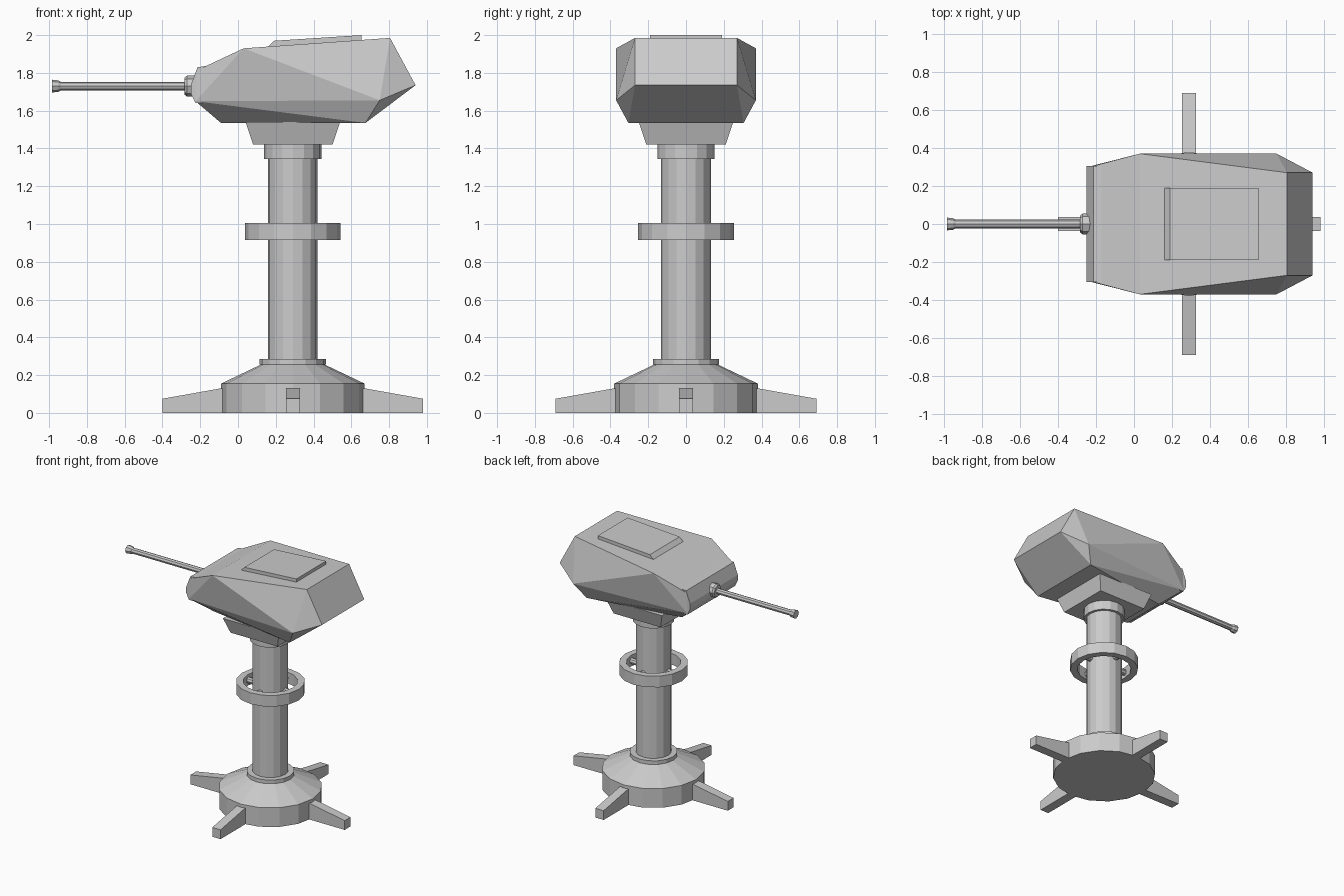
import bpy, bmesh, math
from mathutils import Vector, Matrix

if "Cube" in bpy.data.objects:
    bpy.data.objects.remove(bpy.data.objects["Cube"], do_unlink=True)

AXIS = 0.29  # x position of the column

grey = bpy.data.materials.new("plain_grey")
grey.use_nodes = True
grey.diffuse_color = (0.6, 0.6, 0.6, 1)
shader = next(n for n in grey.node_tree.nodes if n.type == 'BSDF_PRINCIPLED')
shader.inputs["Base Color"].default_value = (0.6, 0.6, 0.6, 1)


def finish(name, bm, matrix=Matrix()):
    bmesh.ops.recalc_face_normals(bm, faces=bm.faces)
    mesh = bpy.data.meshes.new(name)
    bm.to_mesh(mesh)
    bm.free()
    mesh.transform(matrix)
    mesh.materials.append(grey)
    obj = bpy.data.objects.new(name, mesh)
    bpy.context.collection.objects.link(obj)
    return obj


def lathe(name, profile, sides=16, closed=False, matrix=Matrix.Translation((AXIS, 0, 0))):
    """Turn a (radius, height) profile around z; capped unless closed."""
    bm = bmesh.new()
    rings = []
    for r, z in profile:
        rings.append([bm.verts.new((r * math.cos(a), r * math.sin(a), z))
                      for a in (math.tau * i / sides for i in range(sides))])
    pairs = list(zip(rings, rings[1:]))
    if closed:
        pairs.append((rings[-1], rings[0]))
    else:
        bm.faces.new(rings[0])
        bm.faces.new(rings[-1])
    for low, high in pairs:
        for i in range(sides):
            j = (i + 1) % sides
            bm.faces.new((low[i], low[j], high[j], high[i]))
    return finish(name, bm, matrix)


def extrude(name, outline, half, matrix=Matrix()):
    """Extrude an (x, z) outline to both sides along y."""
    bm = bmesh.new()
    near, far = [[bm.verts.new((x, y, z)) for x, z in outline] for y in (-half, half)]
    bm.faces.new(near)
    bm.faces.new(far)
    for i in range(len(outline)):
        j = (i + 1) % len(outline)
        bm.faces.new((near[i], near[j], far[j], far[i]))
    return finish(name, bm, matrix)


def mirrored_hull(name, points):
    """Convex shell of points mirrored across y = 0."""
    bm = bmesh.new()
    for x, y, z in points:
        for side in (-1, 1):
            bm.verts.new((x, side * y, z))
    bmesh.ops.convex_hull(bm, input=bm.verts)
    bmesh.ops.dissolve_limit(bm, angle_limit=math.radians(2), verts=bm.verts, edges=bm.edges)
    return finish(name, bm)


# Base, column and collars
lathe("base", [(0.38, 0), (0.38, 0.155), (0.16, 0.26)])
lathe("base_collar", [(0.175, 0.255), (0.175, 0.285)])
lathe("column", [(0.132, 0.25), (0.132, 1.43)])
lathe("top_collar", [(0.152, 1.345), (0.152, 1.42)])

# Ring around the column
lathe("ring", [(0.2, 0.915), (0.253, 0.915), (0.253, 1.005), (0.2, 1.005)], closed=True)

# Feet and ring spokes on the four axes
for i in range(4):
    turn = Matrix.Translation((AXIS, 0, 0)) @ Matrix.Rotation(i * math.pi / 2, 4, 'Z')
    extrude(f"foot_{i + 1}", [(0.3, 0), (0.69, 0), (0.69, 0.075), (0.38, 0.13), (0.3, 0.13)],
            0.037, turn)
    lathe(f"spoke_{i + 1}", [(0.024, 0.11), (0.024, 0.21)], 8,
          matrix=turn @ Matrix.Translation((0, 0, 0.96)) @ Matrix.Rotation(math.pi / 2, 4, 'Y'))

# Neck under the head
mirrored_hull("neck", [(AXIS + s * h, h, z) for s in (-1, 1)
                       for h, z in ((0.21, 1.42), (0.25, 1.54))])

# Faceted head
mirrored_hull("head", [
    (-0.215, 0.305, 1.815), (-0.225, 0.305, 1.65), (-0.09, 0.18, 1.535),
    (0.03, 0.37, 1.93), (0.805, 0.27, 1.985), (0.94, 0.27, 1.735),
    (0.75, 0.37, 1.655), (0.675, 0.305, 1.535)])

# Front lip and roof hatch
extrude("front_lip", [(-0.155, 1.838), (-0.214, 1.83), (-0.25, 1.735), (-0.25, 1.69),
                      (-0.225, 1.64), (-0.19, 1.64)], 0.305)
extrude("roof_hatch", [(0.155, 1.935), (0.19, 1.97), (0.655, 2.0), (0.655, 1.965)], 0.19)

# Gun, turned along -x
aim = Matrix.Translation((0, 0, 1.73)) @ Matrix.Rotation(-math.pi / 2, 4, 'Y')
lathe("gun_mount", [(0.055, 0.22), (0.055, 0.27), (0.045, 0.283)], 8, matrix=aim)
lathe("barrel", [(0.023, 0.25), (0.023, 0.96)], 8, matrix=aim)
lathe("muzzle", [(0.024, 0.94), (0.03, 0.95), (0.034, 0.985)], 8, matrix=aim)
